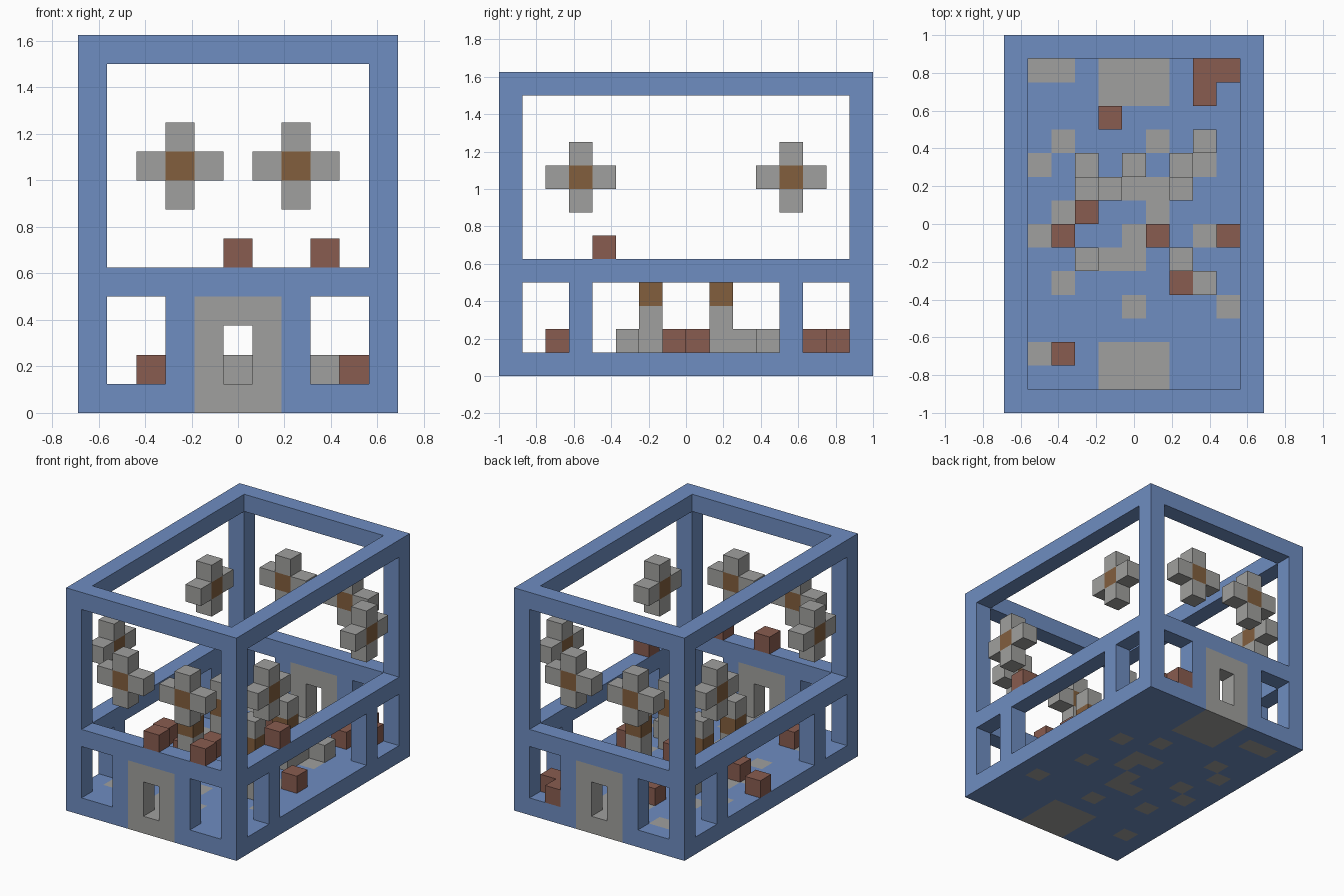
import bpy
import bmesh
from mathutils import Vector

if "Cube" in bpy.data.objects:
    bpy.data.objects.remove(bpy.data.objects["Cube"], do_unlink=True)

S = 0.125               # block size
NX, NY, NZ = 11, 16, 13  # blocks along each axis


def material(name, rgb):
    m = bpy.data.materials.new(name)
    m.use_nodes = True
    m.diffuse_color = (*rgb, 1)
    bsdf = next(n for n in m.node_tree.nodes if n.type == 'BSDF_PRINCIPLED')
    bsdf.inputs["Base Color"].default_value = (*rgb, 1)
    bsdf.inputs["Roughness"].default_value = 0.8
    return m


BLUE = material("blue_block", (0.157, 0.266, 0.533))
GREY = material("grey_stone", (0.352, 0.352, 0.342))
RED = material("red_brick", (0.25, 0.107, 0.08))
BROWN = material("brown_wood", (0.223, 0.114, 0.048))


def blocks(name, cells):
    """Build one mesh from {(i, j, k): material}, keeping only outer faces."""
    mats = list(dict.fromkeys(cells.values()))
    bm = bmesh.new()
    corners = {}

    def vert(p):
        if p not in corners:
            corners[p] = bm.verts.new(((p[0] - NX / 2) * S, (p[1] - NY / 2) * S, p[2] * S))
        return corners[p]

    for cell, mat in cells.items():
        for axis in range(3):
            u, v = (axis + 1) % 3, (axis + 2) % 3
            for side in (0, 1):
                near = list(cell)
                near[axis] += 2 * side - 1
                if tuple(near) in cells:
                    continue
                ring = []
                for du, dv in ((0, 0), (1, 0), (1, 1), (0, 1)):
                    p = list(cell)
                    p[axis] += side
                    p[u] += du
                    p[v] += dv
                    ring.append(vert(tuple(p)))
                face = bm.faces.new(ring if side else ring[::-1])
                face.material_index = mats.index(mat)
    mesh = bpy.data.meshes.new(name)
    bm.to_mesh(mesh)
    bm.free()
    for m in mats:
        mesh.materials.append(m)
    obj = bpy.data.objects.new(name, mesh)
    bpy.context.collection.objects.link(obj)
    return obj


def on_edge(i, j):
    return i in (0, NX - 1) or j in (0, NY - 1)


def in_doorway(i):
    return 4 <= i <= 6


# Floor with worn stone patches and stone door paths
patches = {(1, 14), (2, 14), (2, 11), (6, 11), (1, 10), (8, 10), (5, 9), (6, 9),
           (2, 8), (6, 8), (1, 7), (5, 7), (8, 7), (4, 6), (5, 6), (2, 5),
           (5, 4), (9, 4), (1, 2)}
shell = {}
for i in range(NX):
    for j in range(NY):
        path = in_doorway(i) and (j < 3 or j >= NY - 3)
        shell[i, j, 0] = GREY if path or (i, j) in patches else BLUE

# Walls: window piers, stone door surrounds, beams and corner posts
for i in range(NX):
    for j in range(NY):
        if not on_edge(i, j):
            continue
        corner = i in (0, NX - 1) and j in (0, NY - 1)
        end_wall = j in (0, NY - 1)
        for k in range(1, NZ):
            if corner or k in (4, NZ - 1):
                shell[i, j, k] = BLUE
            elif k < 4 and end_wall and in_doorway(i):
                if i != 5 or k == 3:
                    shell[i, j, k] = GREY
            elif k < 4 and ((end_wall and i in (3, 7)) or (not end_wall and j in (3, 12))):
                shell[i, j, k] = BLUE
blocks("building_frame", shell)


# Cross ornaments, two in each upper wall opening
def cross(name, i, j, along_x):
    cells = {(i, j, 8): BROWN}
    for d in (-1, 1):
        cells[i, j, 8 + d] = GREY
        cells[(i + d, j, 8) if along_x else (i, j + d, 8)] = GREY
    blocks(name, cells)


for label, j in (("front", 0), ("back", NY - 1)):
    for n, i in enumerate((3, 7), 1):
        cross(f"{label}_cross_{n}", i, j, True)
for label, i in (("right", 0), ("left", NX - 1)):
    for n, j in enumerate((3, 12), 1):
        cross(f"{label}_cross_{n}", i, j, False)

# Four inner pillars with a wooden band
for i in (3, 7):
    for j in (6, 9):
        blocks(f"pillar_{i}_{j}", {(i, j, k): BROWN if k == 3 else GREY for k in range(1, 5)})

# Loose stone and brick blocks on the floor and in window openings
for n, (i, j) in enumerate([(3, 10), (4, 9), (5, 10), (7, 10), (8, 11), (8, 5)], 1):
    blocks(f"stone_rubble_{n}", {(i, j, 1): GREY})
for n, (i, j) in enumerate([(8, 14), (9, 14), (8, 13), (8, 15), (4, 12), (3, 8), (0, 8),
                            (2, 7), (6, 7), (9, 7), (7, 5), (2, 2)], 1):
    blocks(f"brick_rubble_{n}", {(i, j, 1): RED})

# Bricks resting on the middle beam
for n, (i, j) in enumerate([(5, 0), (8, 0), (10, 4)], 1):
    blocks(f"beam_brick_{n}", {(i, j, 5): RED})
